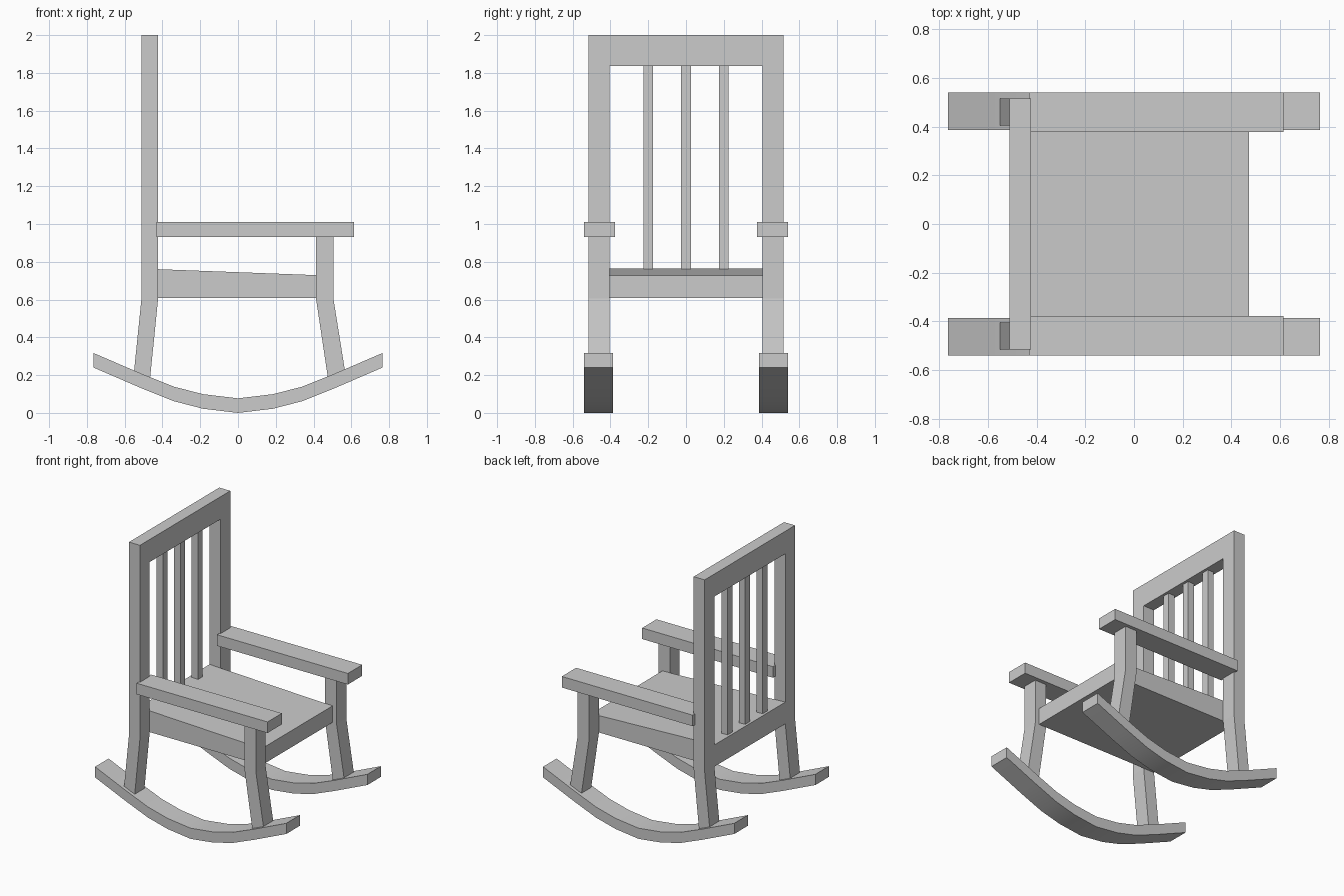
import bpy, bmesh

if "Cube" in bpy.data.objects:
    bpy.data.objects.remove(bpy.data.objects["Cube"])


def extrude_profile(name, profile, y0, y1, mirror=False, smooth=False):
    """Extrude an (x, z) outline from y0 to y1, optionally mirrored across y = 0."""
    bm = bmesh.new()
    face = bm.faces.new([bm.verts.new((x, y0, z)) for x, z in profile])
    ext = bmesh.ops.extrude_face_region(bm, geom=[face])
    moved = [v for v in ext["geom"] if isinstance(v, bmesh.types.BMVert)]
    bmesh.ops.translate(bm, verts=moved, vec=(0, y1 - y0, 0))
    bmesh.ops.recalc_face_normals(bm, faces=bm.faces)
    mesh = bpy.data.meshes.new(name)
    bm.to_mesh(mesh)
    bm.free()
    obj = bpy.data.objects.new(name, mesh)
    bpy.context.collection.objects.link(obj)
    if smooth:
        bpy.ops.object.select_all(action='DESELECT')
        bpy.context.view_layer.objects.active = obj
        obj.select_set(True)
        bpy.ops.object.shade_smooth_by_angle()
    if mirror:
        mod = obj.modifiers.new("mirror", 'MIRROR')
        mod.use_axis = (False, True, False)
        mod.use_clip = False
    return obj


def rect(x0, x1, z0, z1):
    return [(x0, z0), (x1, z0), (x1, z1), (x0, z1)]


POST_IN, POST_OUT = 0.405, 0.516

# Curved rockers
half = [(0.185, 0.022), (0.34, 0.062), (0.51, 0.13), (0.765, 0.24)]
under = [(-x, z) for x, z in reversed(half)] + [(0, 0.0)] + half
rocker = under + [(x, z + 0.077) for x, z in reversed(under)]
extrude_profile("rockers", rocker, 0.386, 0.541, mirror=True, smooth=True)

# Back posts, with splayed lower legs
extrude_profile("back_posts", [(-0.55, 0.223), (-0.465, 0.188), (-0.423, 0.605),
                               (-0.423, 2.0), (-0.511, 2.0), (-0.511, 0.605)],
                POST_IN, POST_OUT, mirror=True)

# Front legs
extrude_profile("front_legs", [(0.475, 0.192), (0.565, 0.23), (0.505, 0.605),
                               (0.505, 0.93), (0.413, 0.93), (0.413, 0.605)],
                POST_IN, POST_OUT, mirror=True)

# Armrests
extrude_profile("armrests", rect(-0.432, 0.615, 0.93, 1.01), 0.377, 0.541, mirror=True)

# Seat, sloping down to the front
extrude_profile("seat", [(-0.511, 0.607), (0.473, 0.607), (0.473, 0.727), (-0.511, 0.764)],
                -POST_IN, POST_IN)

# Top rail
extrude_profile("top_rail", rect(-0.511, -0.423, 1.837, 2.0), -POST_IN, POST_IN)

# Back slats
for i, y in enumerate((-0.2, 0, 0.2)):
    extrude_profile(f"back_slat_{i + 1}", rect(-0.492, -0.442, 0.755, 1.84), y - 0.026, y + 0.026)
